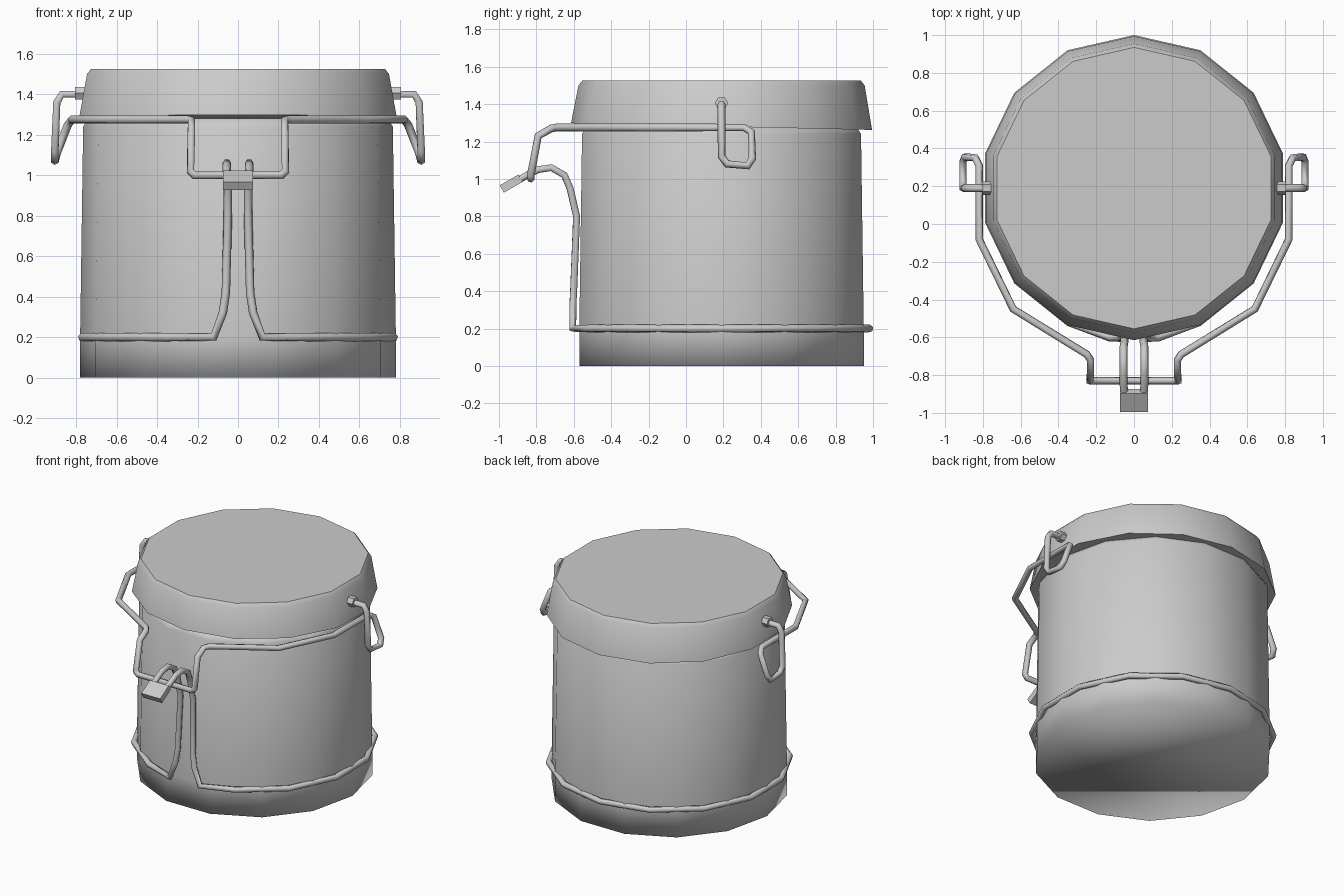
import bpy, bmesh
from math import sin, cos, pi, radians
from mathutils import Matrix

cube = bpy.data.objects.get("Cube")
if cube:
    bpy.data.objects.remove(cube, do_unlink=True)

SIDES = 14
CY = 0.19          # the pot's axis sits behind the origin
WIRE = 0.021

steel = bpy.data.materials.new("grey steel")
steel.use_nodes = True
steel.diffuse_color = (0.6, 0.6, 0.6, 1)
steel.node_tree.nodes["Principled BSDF"].inputs["Base Color"].default_value = (0.6, 0.6, 0.6, 1)


def add_mesh(name, bm):
    bmesh.ops.recalc_face_normals(bm, faces=bm.faces)
    mesh = bpy.data.meshes.new(name)
    bm.to_mesh(mesh)
    bm.free()
    mesh.materials.append(steel)
    obj = bpy.data.objects.new(name, mesh)
    bpy.context.collection.objects.link(obj)
    bpy.ops.object.select_all(action='DESELECT')
    obj.select_set(True)
    bpy.context.view_layer.objects.active = obj
    return obj


def turned(name, profile, phase, tilt=0.0):
    """Closed solid through rings of (radius, height); tilt lowers the first ring at the back."""
    bm = bmesh.new()
    rings = []
    for i, (r, z) in enumerate(profile):
        ring = []
        for k in range(SIDES):
            a = phase + 2 * pi * k / SIDES
            dz = -tilt * sin(a) if i == 0 else 0
            ring.append(bm.verts.new((r * cos(a), CY + r * sin(a), z + dz)))
        rings.append(ring)
    for low, high in zip(rings, rings[1:]):
        for k in range(SIDES):
            n = (k + 1) % SIDES
            bm.faces.new((low[k], low[n], high[n], high[k]))
    bm.faces.new(rings[0][::-1])
    bm.faces.new(rings[-1])
    return add_mesh(name, bm)


def wire(name, points):
    """Bent wire through the points, turned into a mesh."""
    data = bpy.data.curves.new(name, 'CURVE')
    data.dimensions = '3D'
    data.bevel_depth = WIRE
    data.bevel_resolution = 1
    data.use_fill_caps = True
    spline = data.splines.new('POLY')
    spline.points.add(len(points) - 1)
    for p, co in zip(spline.points, points):
        p.co = (*co, 1)
    data.materials.append(steel)
    obj = bpy.data.objects.new(name, data)
    bpy.context.collection.objects.link(obj)
    bpy.ops.object.select_all(action='DESELECT')
    obj.select_set(True)
    bpy.context.view_layer.objects.active = obj
    bpy.ops.object.convert(target='MESH')
    bpy.ops.object.shade_smooth_by_angle(angle=radians(65))


def mirrored(half):
    """Continue a path from its end back along its mirror image in x."""
    return half + [(-x, y, z) for x, y, z in reversed(half)]


# Pot body, smooth all over
turned("pot_body", [(0.78, 0), (0.78, 0.2), (0.765, 1.24), (0.74, 1.28)], 0)
bpy.ops.object.shade_smooth()

# Lid with flared skirt and narrow chamfer
turned("lid", [(0.805, 1.28), (0.765, 1.5), (0.745, 1.525)], pi / 2, tilt=0.018)
bpy.ops.object.shade_smooth_by_angle(angle=radians(30))

# Locking bail: pivot, hanging loop, side arm, front drop and crossbar
wire("bail_wire", mirrored([
    (0.74, 0.19, 1.40), (0.87, 0.19, 1.40), (0.895, 0.19, 1.36),
    (0.905, 0.19, 1.12), (0.905, 0.22, 1.08), (0.905, 0.33, 1.07),
    (0.895, 0.355, 1.11), (0.84, 0.35, 1.25), (0.82, 0.31, 1.275),
    (0.82, -0.08, 1.275), (0.64, -0.45, 1.275), (0.25, -0.69, 1.275),
    (0.23, -0.72, 1.27), (0.23, -0.79, 1.23), (0.235, -0.83, 1.02),
    (0.215, -0.83, 1.0)]))

# Pivot lugs on the lid
for side, label in ((1, "left"), (-1, "right")):
    bm = bmesh.new()
    bmesh.ops.create_cone(bm, cap_ends=True, segments=6, radius1=0.036, radius2=0.036, depth=0.08,
                          matrix=Matrix.Translation((side * 0.765, 0.19, 1.405))
                          @ Matrix.Rotation(pi / 2, 4, 'Y'))
    add_mesh(label + "_pivot_lug", bm)

# Lower wire: up the front as two prongs hooked over the crossbar, and round the base
prong = [(0.05, -0.92, 0.98), (0.055, -0.85, 1.02), (0.055, -0.79, 1.05),
         (0.055, -0.72, 1.06), (0.055, -0.65, 1.02), (0.05, -0.62, 0.95),
         (0.05, -0.585, 0.80), (0.06, -0.60, 0.42), (0.075, -0.605, 0.32),
         (0.12, -0.605, 0.20)]
ring = []
for k in range(1, 8):
    a = -pi / 2 + 2 * pi * k / SIDES
    ring.append((0.79 * cos(a), CY + 0.79 * sin(a), 0.2))
base_half = prong + ring[:-1]
back = [(0, CY + 0.79, 0.2)]
wire("base_wire", base_half + back + [(-x, y, z) for x, y, z in reversed(base_half)])

# Finger tab on the latch
bm = bmesh.new()
bmesh.ops.create_cube(bm, size=1, matrix=Matrix.Translation((0, -0.935, 0.975))
                      @ Matrix.Rotation(radians(30), 4, 'X')
                      @ Matrix.Diagonal((0.15, 0.115, 0.045, 1)))
add_mesh("latch_tab", bm)
